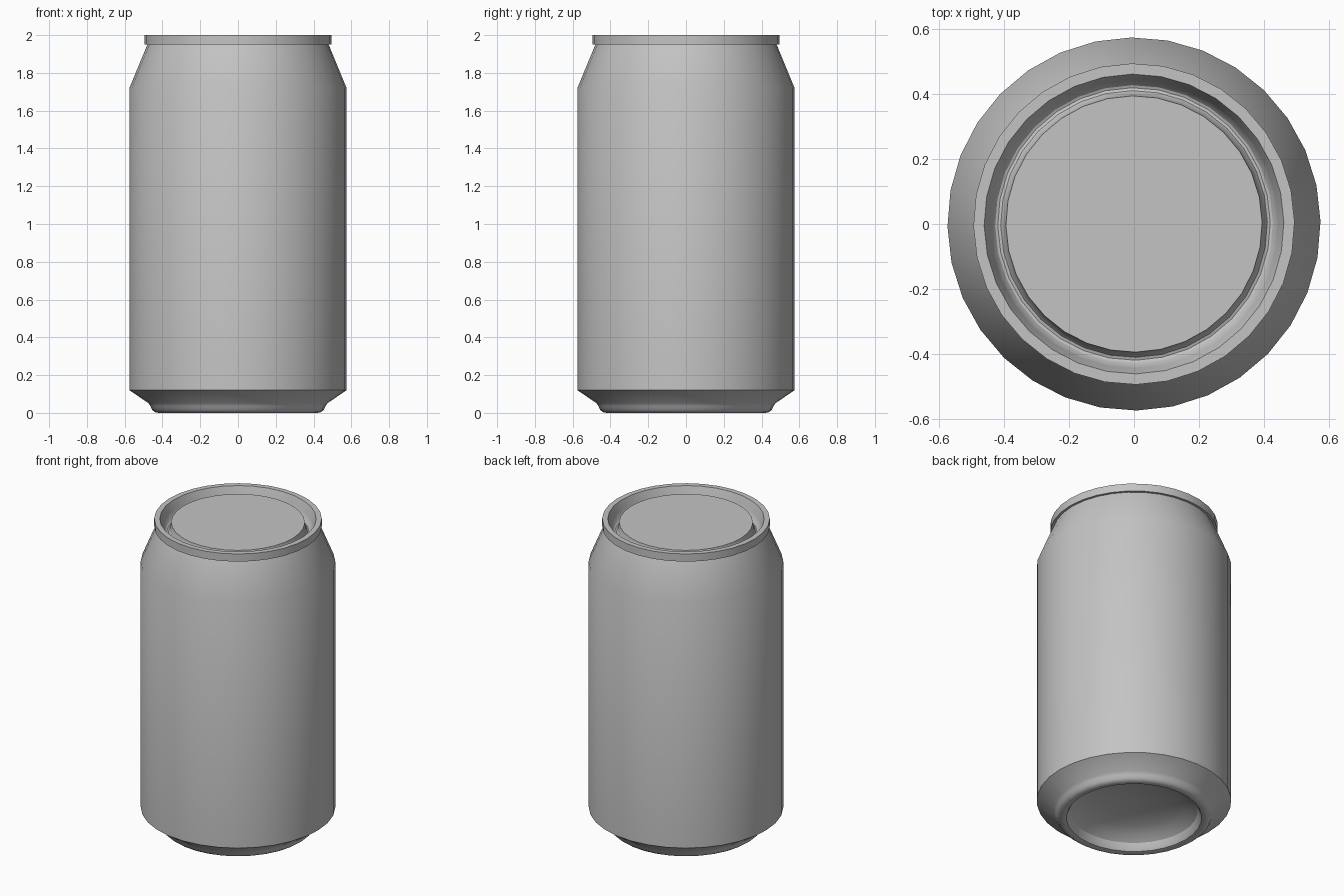
import bpy
import math

SEGMENTS = 32
TURN = math.radians(0.8)

cube = bpy.data.objects.get("Cube")
if cube:
    bpy.data.objects.remove(cube, do_unlink=True)

# Single aluminium colour
metal = bpy.data.materials.new("aluminium_grey")
metal.use_nodes = True
colour = (0.55, 0.55, 0.55, 1)
metal.diffuse_color = colour
metal.node_tree.nodes["Principled BSDF"].inputs["Base Color"].default_value = colour


def lathe(name, profile):
    """Spin a (radius, height) profile around z; radius 0 becomes a pole."""
    verts, faces, rings = [], [], []
    for r, z in profile:
        start = len(verts)
        count = SEGMENTS if r > 0 else 1
        for i in range(count):
            a = TURN + math.tau * i / SEGMENTS
            verts.append((r * math.cos(a), r * math.sin(a), z))
        rings.append([start + i % count for i in range(SEGMENTS)])
    for low, high in zip(rings, rings[1:]):
        for i in range(SEGMENTS):
            j = (i + 1) % SEGMENTS
            loop = [low[i], low[j], high[j], high[i]]
            faces.append(list(dict.fromkeys(loop)))
    mesh = bpy.data.meshes.new(name)
    mesh.from_pydata(verts, [], faces)
    mesh.materials.append(metal)
    obj = bpy.data.objects.new(name, mesh)
    bpy.context.collection.objects.link(obj)
    bpy.ops.object.select_all(action="DESELECT")
    obj.select_set(True)
    bpy.context.view_layer.objects.active = obj
    bpy.ops.object.shade_smooth_by_angle(angle=math.radians(30))
    return obj


# Concave underside, rounded standing ring, chamfer, wall and neck
dome = [(0.39 * math.sin(t), 0.02 + 0.12 * math.cos(t))
        for t in (math.pi / 2 * k / 6 for k in range(7))]
foot = [(0.40, 0.006), (0.42, 0), (0.44, 0.004), (0.455, 0.016),
        (0.463, 0.035), (0.475, 0.052)]
wall = [(0.575, 0.12), (0.575, 1.72), (0.48, 1.95)]
lathe("can_body", dome + foot + wall)

# Rolled rim, sunken groove and raised centre panel
rim = [(0.48, 1.95), (0.495, 1.95), (0.495, 2), (0.462, 2), (0.445, 1.95)]
groove = [(0.439, 1.928), (0.428, 1.914), (0.42, 1.911), (0.411, 1.914), (0.403, 1.925)]
panel = [(0.395, 1.977), (0, 1.977)]
lathe("can_lid", rim + groove + panel)
